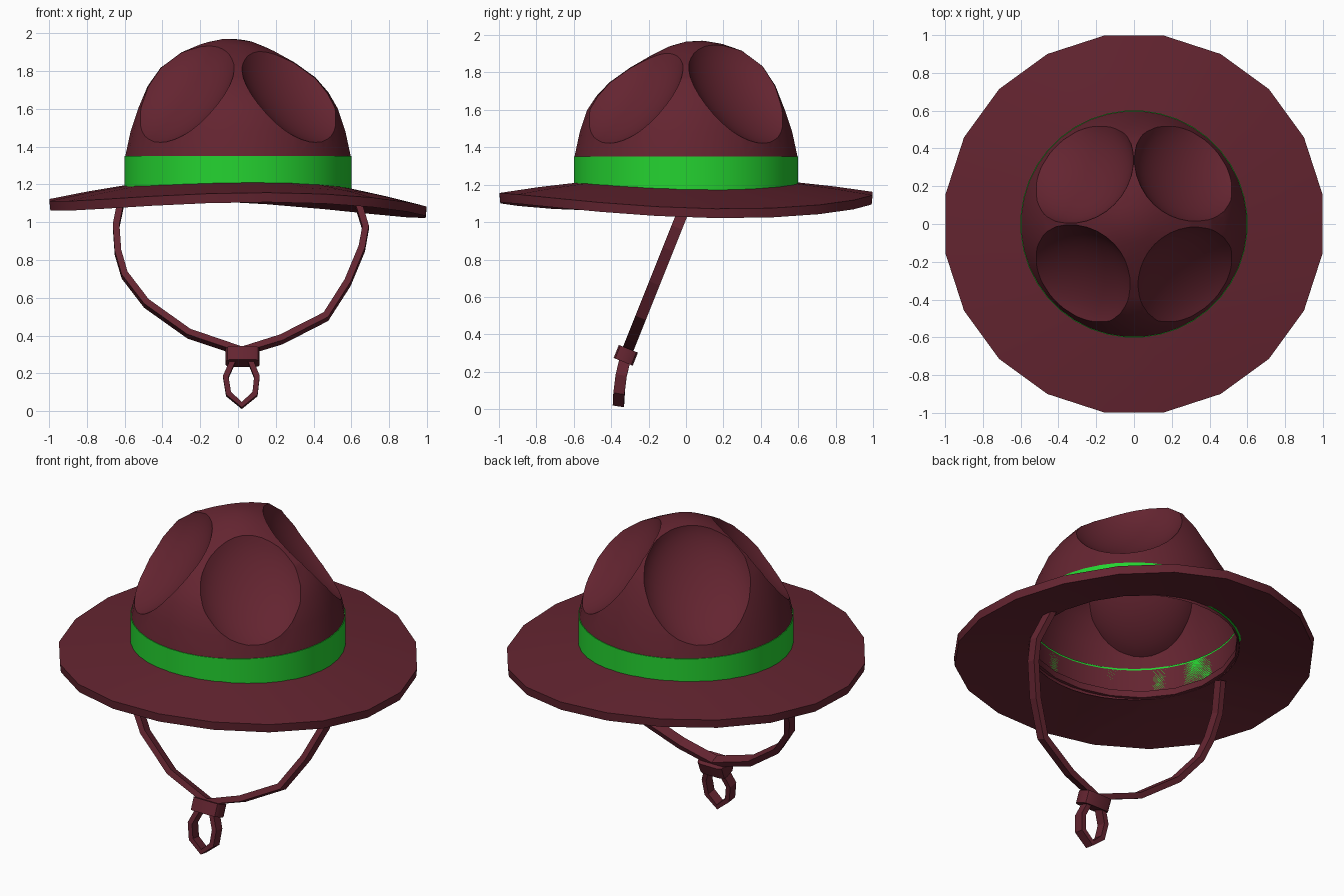
import bpy, bmesh, math
from mathutils import Vector

old = bpy.data.objects.get("Cube")
if old:
    bpy.data.objects.remove(old, do_unlink=True)


def material(name, rgb):
    m = bpy.data.materials.new(name)
    m.use_nodes = True
    m.diffuse_color = (*rgb, 1)
    m.node_tree.nodes["Principled BSDF"].inputs["Base Color"].default_value = (*rgb, 1)
    return m


MAROON = material("maroon", (0.127, 0.018, 0.030))
GREEN = material("bright green", (0.018, 0.65, 0.030))


def finish(name, bm, mat, smooth=None):
    bmesh.ops.recalc_face_normals(bm, faces=bm.faces)
    mesh = bpy.data.meshes.new(name)
    bm.to_mesh(mesh)
    bm.free()
    obj = bpy.data.objects.new(name, mesh)
    bpy.context.collection.objects.link(obj)
    mesh.materials.append(mat)
    if smooth:
        shade(obj, smooth)
    return obj


def shade(obj, degrees):
    bpy.ops.object.select_all(action="DESELECT")
    obj.select_set(True)
    bpy.context.view_layer.objects.active = obj
    bpy.ops.object.shade_smooth_by_angle(angle=math.radians(degrees))


def lathe(profile, sides, closed=False, wave=None):
    """Revolve (radius, height) points; wave(radius, angle) lifts each vertex."""
    bm = bmesh.new()
    rings = []
    for r, z in profile:
        ring = []
        for i in range(sides):
            a = math.tau * (i + 0.5) / sides
            dz = wave(r, a) if wave else 0
            ring.append(bm.verts.new((r * math.cos(a), r * math.sin(a), z + dz)))
        rings.append(ring)
    pairs = list(zip(rings, rings[1:])) + ([(rings[-1], rings[0])] if closed else [])
    for a, b in pairs:
        for i in range(sides):
            j = (i + 1) % sides
            bm.faces.new((a[i], a[j], b[j], b[i]))
    bmesh.ops.remove_doubles(bm, verts=bm.verts, dist=1e-5)
    return bm


# Crown: closed dome, leaning slightly higher at the back
bm = lathe([(0, 1.15), (0.59, 1.15), (0.59, 1.34), (0.598, 1.35), (0.57, 1.48), (0.53, 1.6),
            (0.48, 1.7), (0.41, 1.79), (0.3, 1.87), (0.2, 1.915), (0.1, 1.95), (0, 1.965)], 40)
for v in bm.verts:
    t = min(max((v.co.z - 1.6) / 0.3, 0), 1)
    v.co.z += 0.17 * t * (v.co.y - 0.6 * v.co.x)
crown = finish("crown", bm, MAROON)

# Four pinched dents, cut at the diagonals
TILT = math.radians(48)
cutters = []
for k in range(4):
    az = math.radians(45 + 90 * k)
    bm = bmesh.new()
    bmesh.ops.create_uvsphere(bm, u_segments=32, v_segments=24, radius=1)
    cutter = finish("dent_cutter", bm, MAROON)
    r = 0.375 + 0.12 * math.sin(TILT)
    cutter.location = (r * math.cos(az), r * math.sin(az), 1.665 + 0.12 * math.cos(TILT))
    cutter.rotation_euler = (0, TILT, az)
    cutter.scale = (0.42, 0.335, 0.2)
    cutter.hide_render = True
    mod = crown.modifiers.new("dent", "BOOLEAN")
    mod.operation, mod.solver, mod.object = "DIFFERENCE", "EXACT", cutter
    cutters.append(cutter)
bpy.context.view_layer.update()
baked = bpy.data.meshes.new_from_object(crown.evaluated_get(bpy.context.evaluated_depsgraph_get()))
crown.modifiers.clear()
crown.data = baked
for c in cutters:
    bpy.data.objects.remove(c, do_unlink=True)

# Open the crown underneath so the hat is hollow
bm = bmesh.new()
bm.from_mesh(baked)
bottom = [f for f in bm.faces if f.calc_center_median().z < 1.151]
bmesh.ops.delete(bm, geom=bottom, context="FACES")
bm.to_mesh(baked)
bm.free()
shade(crown, 25)

# Hat band
finish("hat_band", lathe([(0.59, 1.17), (0.602, 1.17), (0.602, 1.35), (0.59, 1.35)], 40, True),
       GREEN, 30)


# Wavy brim
def brim_wave(r, a):
    w = -0.035 * math.cos(2 * (a - math.radians(16))) - 0.02 * math.cos(a)
    return w * (0.4 + 0.6 * (r - 0.58) / 0.43)


finish("brim", lathe([(0.58, 1.2), (0.8, 1.165), (1.01, 1.125), (1.005, 1.075), (0.8, 1.12),
                      (0.58, 1.16)], 20, True, brim_wave), MAROON, 30)


def ribbon(name, pts, thick, wide, side):
    """Sweep a flat rectangular section along a path; side is the wide direction."""
    bm = bmesh.new()
    side = Vector(side).normalized()
    pts = [Vector(p) for p in pts]
    rings = []
    for i, p in enumerate(pts):
        t = pts[min(i + 1, len(pts) - 1)] - pts[max(i - 1, 0)]
        n = t.cross(side).normalized() * thick / 2
        s = side * wide / 2
        rings.append([bm.verts.new(p + q) for q in (n + s, n - s, -n - s, -n + s)])
    for a, b in zip(rings, rings[1:]):
        for i in range(4):
            j = (i + 1) % 4
            bm.faces.new((a[i], a[j], b[j], b[i]))
    bm.faces.new(rings[0])
    bm.faces.new(rings[-1])
    return finish(name, bm, MAROON)


# Chin strap hangs in a plane sloping forward
STRAP = [(-0.61, 1.15), (-0.645, 0.98), (-0.635, 0.84), (-0.6, 0.72), (-0.485, 0.57), (-0.26, 0.41),
         (0.02, 0.315), (0.23, 0.38), (0.465, 0.5), (0.58, 0.68), (0.655, 0.86), (0.675, 0.97),
         (0.62, 1.15)]
ribbon("chin_strap", [(x, -0.31 + (z - 0.32) * 0.4, z) for x, z in STRAP], 0.035, 0.06,
       (0, -1, 0.4))

# Loop below the slider
LOOP = [(-0.02, 0.28), (-0.065, 0.18), (-0.05, 0.09), (0.02, 0.03), (0.09, 0.09), (0.1, 0.18),
        (0.06, 0.28)]
ribbon("strap_loop", [(x, -0.36 + 0.6 * max(z - 0.03, 0) ** 2, z) for x, z in LOOP],
       0.03, 0.06, (0, -1, 0.15))

# Slider that gathers the strap
bm = bmesh.new()
bmesh.ops.create_cube(bm, size=1)
for v in bm.verts:
    v.co = (v.co.x * 0.18, v.co.y * 0.11, v.co.z * 0.075)
upright = [e for e in bm.edges if abs(e.verts[0].co.z - e.verts[1].co.z) > 0.01]
bmesh.ops.bevel(bm, geom=upright, offset=0.03, segments=2, affect="EDGES", profile=0.5)
slider = finish("strap_slider", bm, MAROON, 35)
slider.location = (0.025, -0.322, 0.288)
slider.rotation_euler = (math.radians(-22), 0, 0)
